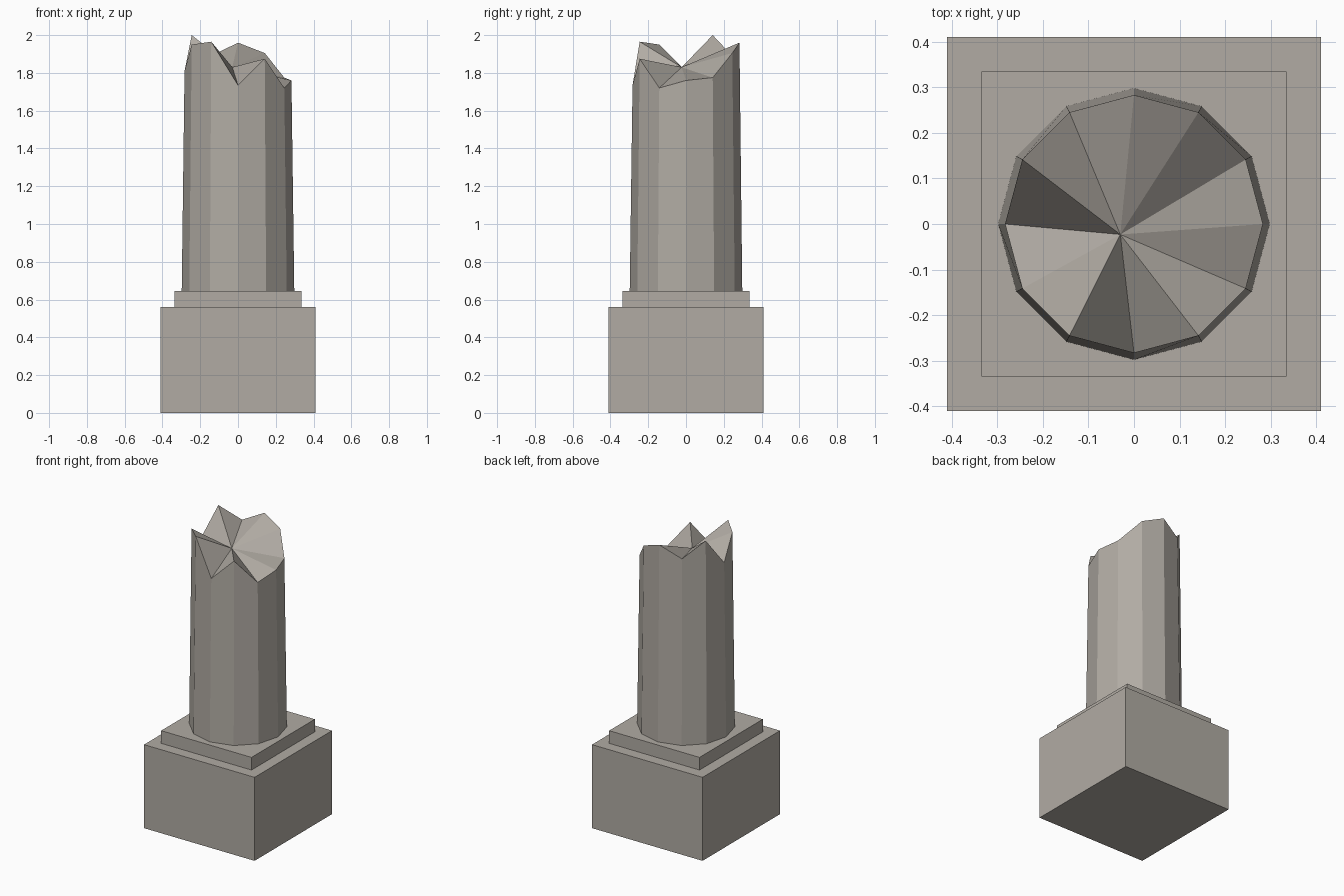
import bpy
import bmesh
from math import cos, sin, radians

default = bpy.data.objects.get("Cube")
if default:
    bpy.data.objects.remove(default, do_unlink=True)

# One weathered stone colour
STONE = (0.44, 0.41, 0.37, 1)
stone = bpy.data.materials.new("weathered_stone")
stone.use_nodes = True
stone.diffuse_color = STONE
bsdf = stone.node_tree.nodes["Principled BSDF"]
bsdf.inputs["Base Color"].default_value = STONE
bsdf.inputs["Roughness"].default_value = 0.9


def add_object(name, bm):
    bmesh.ops.recalc_face_normals(bm, faces=bm.faces)
    mesh = bpy.data.meshes.new(name)
    bm.to_mesh(mesh)
    bm.free()
    mesh.materials.append(stone)
    obj = bpy.data.objects.new(name, mesh)
    bpy.context.collection.objects.link(obj)
    return obj


def add_block(name, half, bottom, top):
    bm = bmesh.new()
    bmesh.ops.create_cube(bm, size=1)
    bmesh.ops.scale(bm, vec=(2 * half, 2 * half, top - bottom), verts=bm.verts)
    bmesh.ops.translate(bm, vec=(0, 0, (bottom + top) / 2), verts=bm.verts)
    return add_object(name, bm)


# Square pedestal and the thinner slab on it
add_block("pedestal", 0.41, 0, 0.56)
add_block("upper_slab", 0.335, 0.56, 0.645)

# Tapered shaft: rim heights run counter-clockwise from +x
RIM = [1.76, 1.775, 1.905, 1.96, 1.89, 2.0,
       1.81, 1.95, 1.965, 1.735, 1.875, 1.72]
bm = bmesh.new()
lower, upper = [], []
for i, height in enumerate(RIM):
    a = radians(360 / len(RIM) * i)
    lower.append(bm.verts.new((0.298 * cos(a), 0.298 * sin(a), 0.645)))
    upper.append(bm.verts.new((0.283 * cos(a), 0.283 * sin(a), height)))

# Broken top: jagged facets meeting at an off-centre hollow
hollow = bm.verts.new((-0.03, -0.023, 1.83))
for i in range(len(RIM)):
    j = (i + 1) % len(RIM)
    bm.faces.new((lower[i], lower[j], upper[j], upper[i]))
    bm.faces.new((upper[i], upper[j], hollow))
bm.faces.new(lower[::-1])
add_object("broken_column_shaft", bm)
